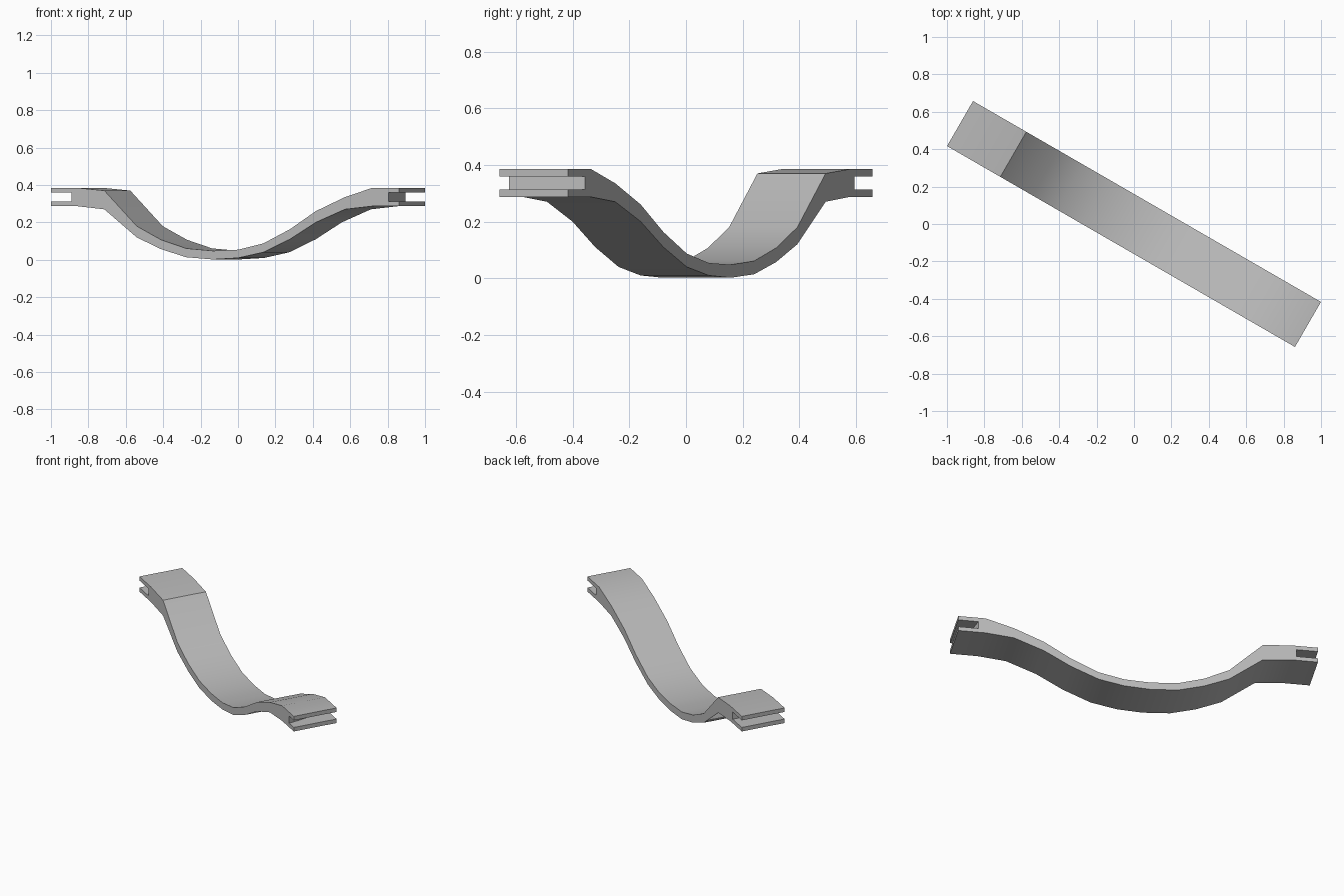
import bpy
import bmesh
import math
from mathutils import Matrix

if "Cube" in bpy.data.objects:
    bpy.data.objects.remove(bpy.data.objects["Cube"])

grey = bpy.data.materials.new("plain grey")
grey.use_nodes = True
colour = (0.5, 0.5, 0.5, 1)
grey.diffuse_color = colour
grey.node_tree.nodes["Principled BSDF"].inputs["Base Color"].default_value = colour

half_length, half_width = 1.074, 0.139
slot_low, slot_high = 0.313, 0.359

# Stations along the strip: position, underside height, top height
stations = [
    (-half_length, 0.287, 0.385), (-0.915, 0.287, 0.385), (-0.745, 0.27, 0.37),
    (-0.545, 0.12, 0.18), (-0.395, 0.057, 0.107), (-0.24, 0.014, 0.061),
    (-0.075, 0.002, 0.048), (0.08, 0.01, 0.054), (0.235, 0.04, 0.087),
    (0.4, 0.11, 0.163), (0.56, 0.2, 0.26), (0.74, 0.27, 0.335),
    (0.91, 0.287, 0.385), (half_length, 0.287, 0.385),
]


def outline(left_depth, right_depth):
    """Side outline of the strip, with a slot cut into each end."""
    under = [(s, low) for s, low, high in stations]
    top = [(s, high) for s, low, high in reversed(stations)]

    def slot(end, floor, first, last):
        return [(end, first), (floor, first), (floor, last), (end, last)]

    left_slot = slot(half_length, half_length - left_depth, slot_low, slot_high)
    right_slot = slot(-half_length, -half_length + right_depth, slot_high, slot_low)
    return under + left_slot + top + right_slot


# Curved strip: the two side outlines bridged by quads
bm = bmesh.new()
front = [bm.verts.new((s, -half_width, z)) for s, z in outline(0.064, 0.127)]
back = [bm.verts.new((s, half_width, z)) for s, z in outline(0.12, 0.127)]
bm.faces.new(front)
bm.faces.new(back[::-1])
count = len(front)
for i in range(count):
    j = (i + 1) % count
    bm.faces.new((front[j], front[i], back[i], back[j]))
bmesh.ops.recalc_face_normals(bm, faces=bm.faces)
bm.transform(Matrix.Rotation(math.radians(-30), 4, "Z"))

mesh = bpy.data.meshes.new("curved_strip")
bm.to_mesh(mesh)
bm.free()
mesh.materials.append(grey)
strip = bpy.data.objects.new("curved_strip", mesh)
bpy.context.collection.objects.link(strip)

# Smooth along the curve, sharp at the rims and the steep crease
bpy.ops.object.select_all(action="DESELECT")
strip.select_set(True)
bpy.context.view_layer.objects.active = strip
bpy.ops.object.shade_smooth_by_angle(angle=math.radians(35))
